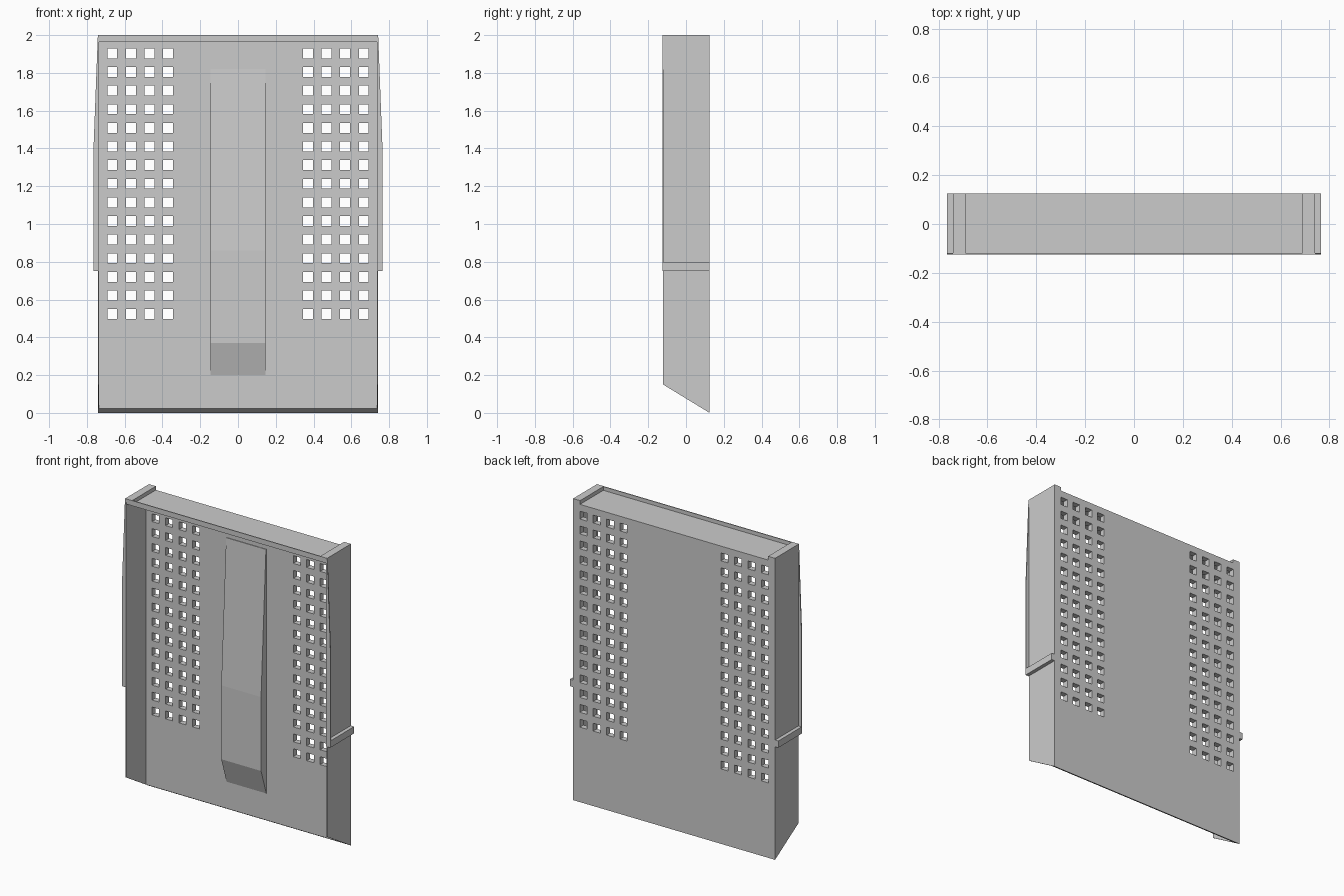
import bpy, bmesh

if "Cube" in bpy.data.objects:
    bpy.data.objects.remove(bpy.data.objects["Cube"])

BACK, FRONT = 0.125, -0.125      # outer y limits
PANEL = 0.088                    # inner face of the back panel
RIM = 1.975                      # recessed top surface
HOLE, STEP = 0.052, 0.0986


def finish(name, bm):
    bmesh.ops.recalc_face_normals(bm, faces=bm.faces[:])
    me = bpy.data.meshes.new(name)
    bm.to_mesh(me)
    bm.free()
    ob = bpy.data.objects.new(name, me)
    bpy.context.collection.objects.link(ob)
    return ob


def prism(name, pts, axis, lo, hi):
    """Extrude a 2D outline along an axis (x: pts are y,z; y: pts are x,z)."""
    bm = bmesh.new()
    place = (lambda a, b: (lo, a, b)) if axis == 'x' else (lambda a, b: (a, lo, b))
    f = bm.faces.new([bm.verts.new(place(a, b)) for a, b in pts])
    ext = bmesh.ops.extrude_face_region(bm, geom=[f], use_keep_orig=True)
    d = (hi - lo, 0, 0) if axis == 'x' else (0, hi - lo, 0)
    bmesh.ops.translate(bm, vec=d, verts=[v for v in ext['geom'] if isinstance(v, bmesh.types.BMVert)])
    return finish(name, bm)


def box(name, x0, x1, y0, y1, z0, z1):
    return prism(name, [(y0, z0), (y1, z0), (y1, z1), (y0, z1)], 'x', x0, x1)


# Perforated back panel: a grid of cells with the hole cells left out
cols = [s * (0.370 + i * STEP) for s in (-1, 1) for i in range(4)]
rows = [0.523 + i * STEP for i in range(15)]
xs = sorted([-0.74, 0.74] + [c + e * HOLE / 2 for c in cols for e in (-1, 1)])
zs = sorted([0, RIM] + [r + e * HOLE / 2 for r in rows for e in (-1, 1)])
bm = bmesh.new()
grid = [[bm.verts.new((x, BACK, z)) for x in xs] for z in zs]
for j in range(len(zs) - 1):
    for i in range(len(xs) - 1):
        if not (i % 2 and j % 2):
            bm.faces.new((grid[j][i], grid[j][i + 1], grid[j + 1][i + 1], grid[j + 1][i]))
ext = bmesh.ops.extrude_face_region(bm, geom=bm.faces[:], use_keep_orig=True)
for v in ext['geom']:
    if isinstance(v, bmesh.types.BMVert):
        v.co.y = PANEL
        if v.co.z < 0.01:
            v.co.z = (BACK - PANEL) * 0.61      # slanted bottom edge
finish("perforated_back_panel", bm)

# Raised rib on the inside of the panel, ramped at both ends
prism("center_rib", [(PANEL + 0.01, 0.2), (PANEL, 0.2), (PANEL - 0.055, 0.37),
                     (PANEL - 0.055, 0.86), (PANEL - 0.004, 1.82), (PANEL + 0.01, 1.82)],
      'x', -0.146, 0.146)

# Top plate with raised front lip
box("top_plate", -0.74, 0.74, -0.12, BACK, RIM - 0.012, RIM)
box("top_front_lip", -0.74, 0.74, -0.125, -0.119, RIM, 2.0)

for s, side in ((-1, "left"), (1, "right")):
    # Thin side wall with slanted bottom
    prism(side + "_side_wall", [(BACK, 0), (BACK, 2), (-0.121, 2), (-0.121, 0.15)],
          'x', s * 0.735, s * 0.741)
    # Cap at the end of the top
    box(side + "_top_cap", s * 0.69, s * 0.74, -0.121, BACK, RIM - 0.005, 2.0)
    # Tapered front flange
    prism(side + "_front_flange", [(s * 0.735, 0.75), (s * 0.765, 0.75), (s * 0.765, 1.4),
                                   (s * 0.742, 2.0), (s * 0.735, 2.0)], 'y', FRONT, -0.119)
    # Horizontal ledge on the outer side
    box(side + "_ledge", s * 0.738, s * 0.765, -0.122, BACK, 0.75, 0.795)
